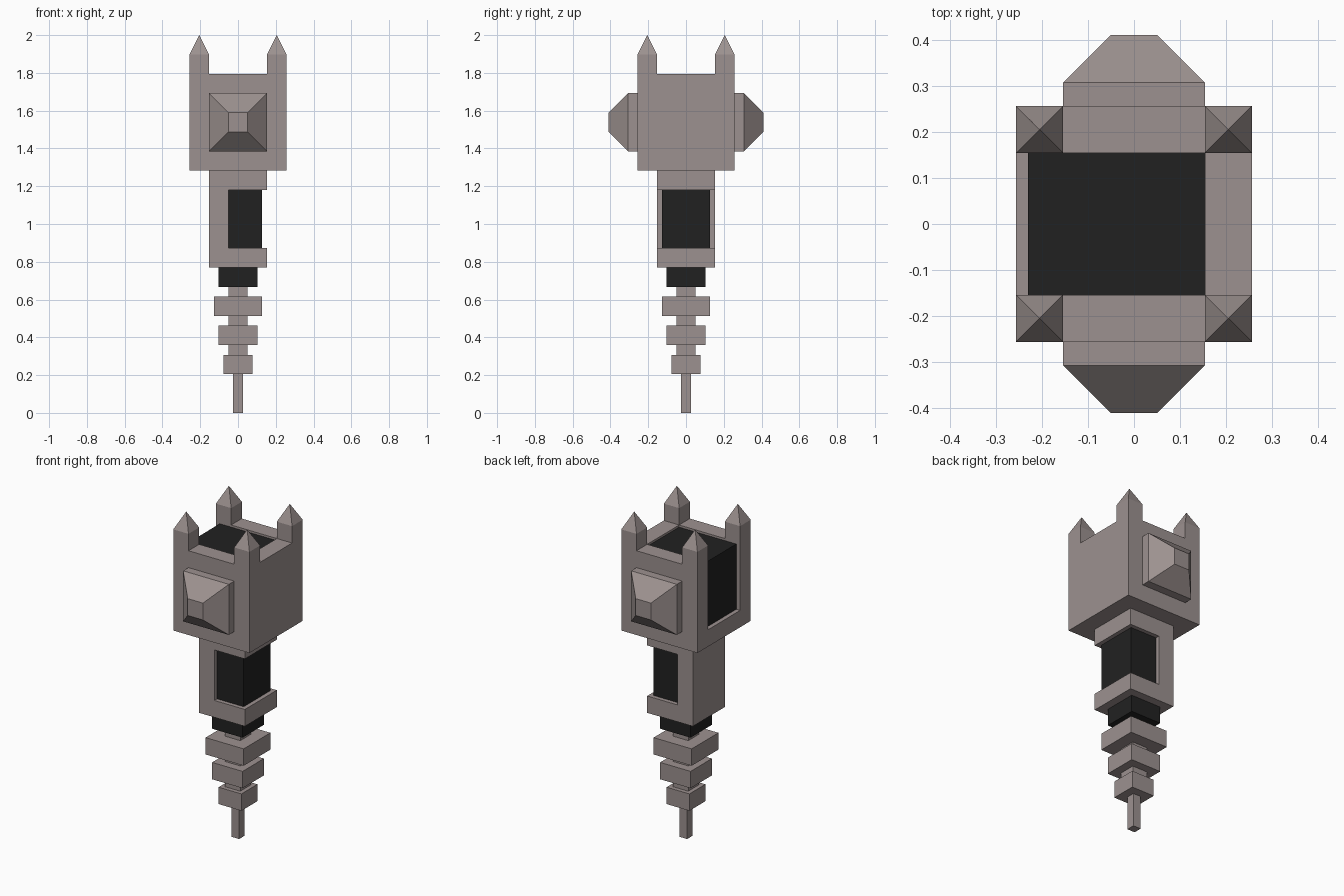
import bpy, bmesh
from mathutils import Matrix

if "Cube" in bpy.data.objects:
    bpy.data.objects.remove(bpy.data.objects["Cube"])

U = 2 / 39  # the model sits on a grid of 39 units in height


def material(name, rgb):
    m = bpy.data.materials.new(name)
    m.diffuse_color = (*rgb, 1)
    m.use_nodes = True
    m.node_tree.nodes["Principled BSDF"].inputs["Base Color"].default_value = m.diffuse_color
    return m


STONE = material("warm grey metal", (0.335, 0.285, 0.277))
BLACK = material("matte black", (0.0155, 0.0155, 0.0155))


def finish(name, bm, mat):
    bmesh.ops.recalc_face_normals(bm, faces=bm.faces)
    bmesh.ops.scale(bm, vec=(U, U, U), verts=bm.verts)
    me = bpy.data.meshes.new(name)
    bm.to_mesh(me)
    bm.free()
    me.materials.append(mat)
    ob = bpy.data.objects.new(name, me)
    bpy.context.collection.objects.link(ob)
    return ob


def box(name, x, y, z, mat=STONE):
    """Box from (min, max) ranges in grid units."""
    bm = bmesh.new()
    bmesh.ops.create_cube(bm, size=1)
    for v in bm.verts:
        v.co = [(r[0] + r[1]) / 2 + c * (r[1] - r[0]) for r, c in zip((x, y, z), v.co)]
    return finish(name, bm, mat)


def stack(name, sections, mat=STONE, matrix=Matrix()):
    """Square tower skinned through (half width, height) sections; width 0 makes a point."""
    bm = bmesh.new()
    loops = []
    for h, z in sections:
        corners = [(0, 0)] if h == 0 else [(-h, -h), (h, -h), (h, h), (-h, h)]
        loops.append([bm.verts.new((a, b, z)) for a, b in corners])
    bm.faces.new(loops[0])
    for lo, hi in zip(loops, loops[1:]):
        for i in range(4):
            j = (i + 1) % 4
            bm.faces.new([lo[i], lo[j], hi[0]] if len(hi) == 1 else [lo[i], lo[j], hi[j], hi[i]])
    if len(loops[-1]) == 4:
        bm.faces.new(loops[-1])
    bm.transform(matrix)
    return finish(name, bm, mat)


def prism(name, profile, z0, z1, mat=STONE):
    """Plan outline extruded upwards."""
    bm = bmesh.new()
    face = bm.faces.new([bm.verts.new((a, b, z0)) for a, b in profile])
    ext = bmesh.ops.extrude_face_region(bm, geom=[face], use_keep_orig=True)["geom"]
    bmesh.ops.translate(bm, vec=(0, 0, z1 - z0),
                        verts=[g for g in ext if isinstance(g, bmesh.types.BMVert)])
    return finish(name, bm, mat)


# Stepped lower shaft: tip, rings and the necks between them in one skin
stack("shaft", [(0.5, 0), (0.5, 4), (1.5, 4), (1.5, 6), (1, 6), (1, 7), (2, 7), (2, 9),
                (1, 9), (1, 10), (2.5, 10), (2.5, 12), (1, 12), (1, 13)])
stack("collar", [(2, 13), (2, 15)], BLACK)

# Grip: two end plates, a spine on the left side, a black core open on the other three
for name, z in (("grip_lower_plate", (15, 17)), ("grip_upper_plate", (23, 25))):
    box(name, (-3, 3), (-3, 3), z)
box("grip_spine", (-3, -1), (-3, 3), (17, 23))
box("grip_core", (-1, 2.5), (-2.5, 2.5), (17, 23), BLACK)

# Head: floor, U-shaped wall open to the left, black core
box("head_floor", (-5, 5), (-5, 5), (25, 27))
prism("head_wall", [(-5, -5), (5, -5), (5, 5), (-5, 5), (-5, 3), (3, 3), (3, -3), (-5, -3)], 27, 35)
box("head_core", (-4.5, 3), (-3, 3), (27, 34.75), BLACK)

# Pointed corner posts
for sx, lr in ((-1, "left"), (1, "right")):
    for sy, fb in ((-1, "front"), (1, "back")):
        stack(f"{fb}_{lr}_post", [(1, 35), (1, 37), (0, 39)],
              matrix=Matrix.Translation((4 * sx, 4 * sy, 0)))

# Tapered striking faces, front and back
for s, fb in ((1, "front"), (-1, "back")):
    m = Matrix.Translation((0, 0, 30)) @ Matrix.Rotation(s * 1.5707963, 4, "X")
    stack(f"{fb}_boss", [(3, 5), (3, 6), (1, 8)], matrix=m)
